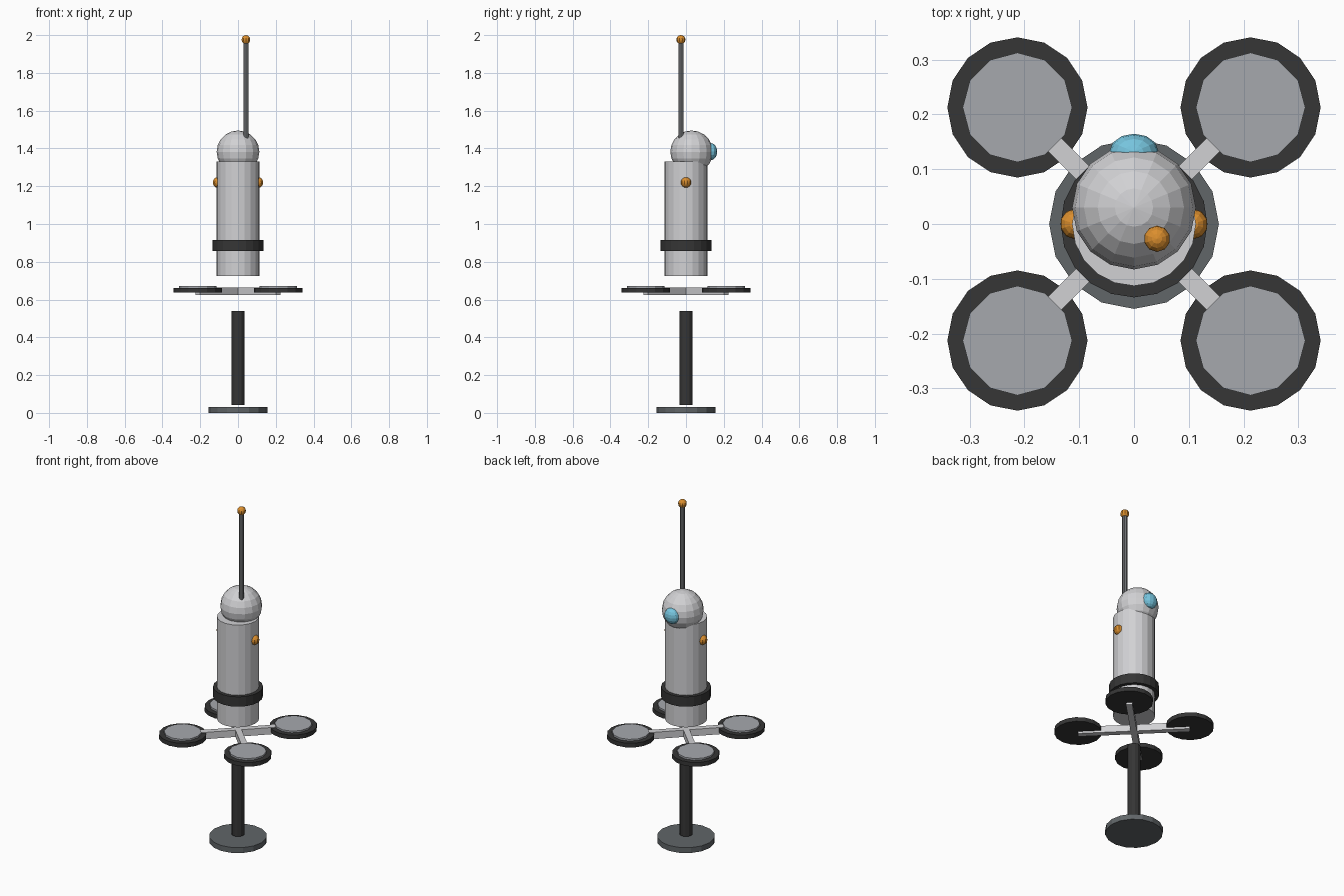
import bpy
import math

cube = bpy.data.objects.get("Cube")
if cube:
    bpy.data.objects.remove(cube, do_unlink=True)


def material(name, rgb):
    """Flat material from display-space values."""
    linear = [((c + 0.055) / 1.055) ** 2.4 for c in rgb] + [1.0]
    mat = bpy.data.materials.new(name)
    mat.use_nodes = True
    mat.diffuse_color = linear
    mat.node_tree.nodes["Principled BSDF"].inputs["Base Color"].default_value = linear
    return mat


SHELL = material("light grey shell", (0.82, 0.82, 0.83))
RUBBER = material("black rubber", (0.21, 0.21, 0.21))
STEEL = material("dark steel", (0.38, 0.40, 0.41))
ROD = material("antenna grey", (0.46, 0.47, 0.48))
ROTOR = material("rotor grey", (0.65, 0.66, 0.68))
ORANGE = material("orange lamp", (0.86, 0.56, 0.18))
BLUE = material("blue lens", (0.47, 0.78, 0.88))


def finish(name, mat):
    obj = bpy.context.object
    obj.name = name
    obj.data.materials.append(mat)
    return obj


def cylinder(name, mat, radius, bottom, top, x=0, y=0, sides=16):
    bpy.ops.mesh.primitive_cylinder_add(
        vertices=sides, radius=radius, depth=top - bottom,
        location=(x, y, (bottom + top) / 2))
    return finish(name, mat)


def ball(name, mat, radius, location, segments=10, rings=8, scale=(1, 1, 1)):
    bpy.ops.mesh.primitive_uv_sphere_add(
        segments=segments, ring_count=rings, radius=radius, location=location)
    obj = finish(name, mat)
    obj.scale = scale
    return obj


# Stand: foot and pole
cylinder("base_disc", STEEL, 0.155, 0.0, 0.032)
cylinder("pole", RUBBER, 0.035, 0.042, 0.54, sides=12)

# Four diagonal arms, each carrying a rotor
REACH = 0.301
for side_y, depth_name in ((-1, "front"), (1, "back")):
    for side_x, side_name in ((1, "left"), (-1, "right")):
        tag = f"{depth_name}_{side_name}"
        x, y = side_x * REACH / math.sqrt(2), side_y * REACH / math.sqrt(2)
        bpy.ops.mesh.primitive_cube_add(
            size=1, location=(x / 2, y / 2, 0.645),
            rotation=(0, 0, math.atan2(y, x)))
        arm = finish("arm_" + tag, SHELL)
        arm.scale = (REACH, 0.034, 0.04)
        cylinder("rotor_ring_" + tag, RUBBER, 0.128, 0.637, 0.662, x, y)
        cylinder("rotor_disc_" + tag, ROTOR, 0.1, 0.64, 0.672, x, y, sides=12)

# Body with its belt and side lamps
cylinder("body", SHELL, 0.113, 0.725, 1.33, sides=20)
cylinder("belt", RUBBER, 0.134, 0.857, 0.915, sides=20)
for side, name in ((1, "left"), (-1, "right")):
    ball("lamp_" + name, ORANGE, 0.028, (side * 0.107, 0, 1.22))

# Head with its lens, set forward on the body
ball("head", SHELL, 0.113, (0, 0.03, 1.382), 16, 10)
ball("lens", BLUE, 0.045, (0, 0.132, 1.383), 12, 8, (1, 0.73, 1))

# Antenna
cylinder("antenna", ROD, 0.014, 1.45, 1.97, 0.042, -0.027, sides=8)
ball("antenna_tip", ORANGE, 0.024, (0.042, -0.027, 1.976))
